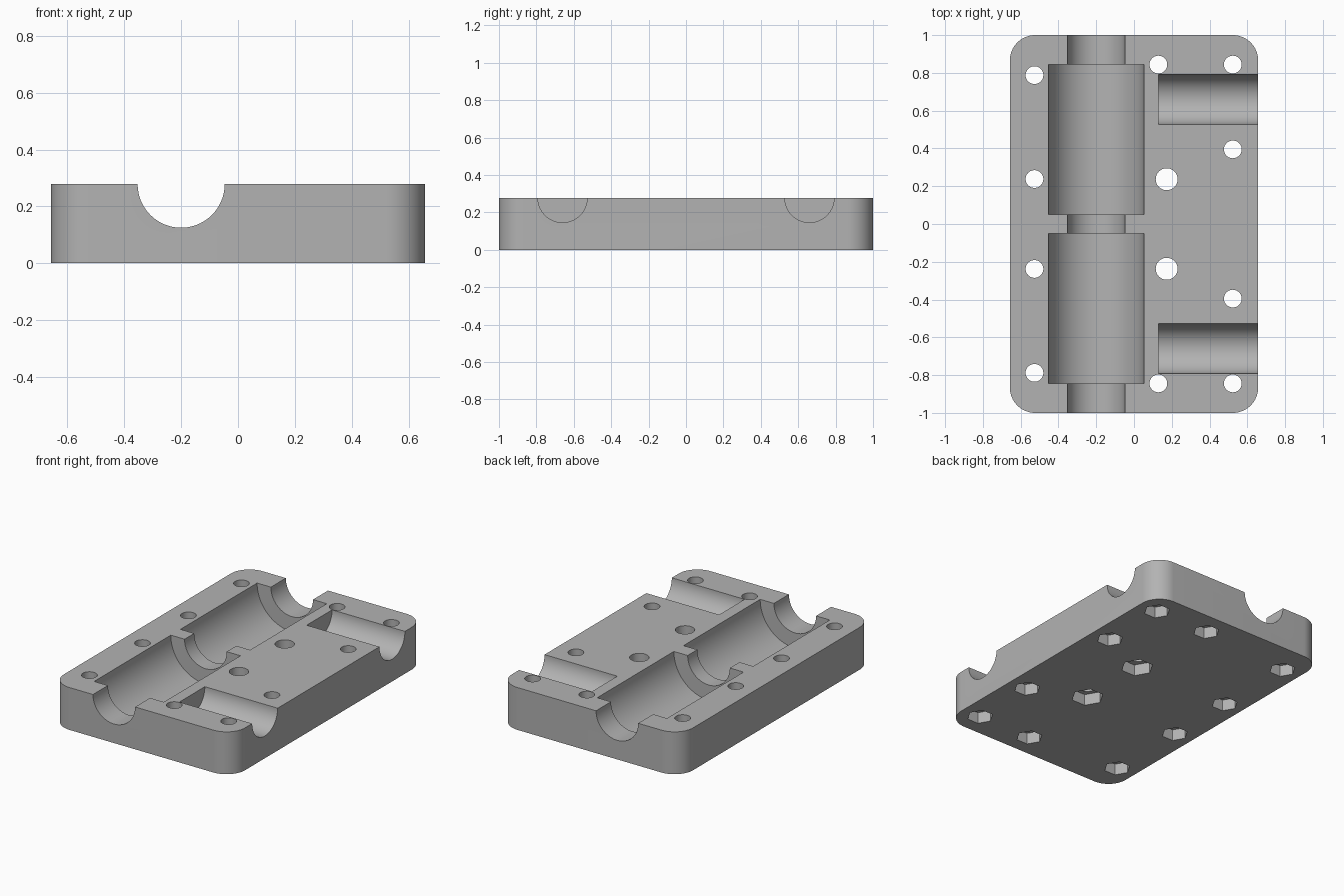
import bpy
import bmesh
from math import pi, sin, cos, radians
from mathutils import Matrix, Vector

cube = bpy.data.objects.get("Cube")
if cube:
    bpy.data.objects.remove(cube)

W, L, H = 1.315, 2.0, 0.278     # plate size
CORNER = 0.135                  # corner radius
SHAFT_X = -0.2                  # long channel axis

grey = bpy.data.materials.new("plain grey")
grey.use_nodes = True
colour = (0.45, 0.45, 0.45, 1)
grey.diffuse_color = colour
grey.node_tree.nodes["Principled BSDF"].inputs["Base Color"].default_value = colour


def make_object(name, bm):
    bmesh.ops.recalc_face_normals(bm, faces=bm.faces)
    mesh = bpy.data.meshes.new(name)
    bm.to_mesh(mesh)
    bm.free()
    mesh.materials.append(grey)
    obj = bpy.data.objects.new(name, mesh)
    bpy.context.collection.objects.link(obj)
    return obj


def cylinder(name, start, end, radius, sides=64, turn=0.0):
    """Closed cylinder or prism between two points."""
    start, end = Vector(start), Vector(end)
    axis = end - start
    place = (Matrix.Translation((start + end) / 2)
             @ axis.to_track_quat("Z", "Y").to_matrix().to_4x4()
             @ Matrix.Rotation(turn, 4, "Z"))
    bm = bmesh.new()
    bmesh.ops.create_cone(bm, cap_ends=True, segments=sides, radius1=radius,
                          radius2=radius, depth=axis.length, matrix=place)
    return make_object(name, bm)


# Rounded plate
bm = bmesh.new()
outline = []
for quarter, (sx, sy) in enumerate([(1, 1), (-1, 1), (-1, -1), (1, -1)]):
    for step in range(17):
        a = (quarter + step / 16) * pi / 2
        outline.append(bm.verts.new((sx * (W / 2 - CORNER) + CORNER * cos(a),
                                     sy * (L / 2 - CORNER) + CORNER * sin(a), 0)))
base = bm.faces.new(outline)
top = bmesh.ops.extrude_face_region(bm, geom=[base])
bmesh.ops.translate(bm, vec=(0, 0, H),
                    verts=[g for g in top["geom"] if isinstance(g, bmesh.types.BMVert)])
plate = make_object("bearing_plate", bm)

# Long shaft channel
cutters = [cylinder("shaft_channel", (SHAFT_X, -1.1, H), (SHAFT_X, 1.1, H), 0.153, 96)]

# Mirrored bearing pockets, rod channels and screw holes with nut recesses
screws = [(-0.527, 0.788, 0.047), (-0.527, 0.238, 0.047), (0.129, 0.844, 0.047),
          (0.523, 0.844, 0.047), (0.523, 0.395, 0.047), (0.173, 0.237, 0.058)]
for side in (1, -1):
    cutters.append(cylinder("bearing_pocket", (SHAFT_X, side * 0.05, H),
                            (SHAFT_X, side * 0.845, H), 0.253, 96))
    cutters.append(cylinder("rod_channel", (0.129, side * 0.66, H),
                            (0.8, side * 0.66, H), 0.132))
    for x, y, r in screws:
        cutters.append(cylinder("screw_hole", (x, side * y, -0.1), (x, side * y, 0.4), r, 40))
        cutters.append(cylinder("nut_recess", (x, side * y, -0.1),
                                (x, side * y, 0.075), r * 1.72, 6, pi / 6))

# Carve each cutter out of the plate
for cutter in cutters:
    cut = plate.modifiers.new(cutter.name, "BOOLEAN")
    cut.operation = "DIFFERENCE"
    cut.solver = "EXACT"
    cut.object = cutter
    cutter.hide_render = True

bpy.context.view_layer.update()
carved = bpy.data.meshes.new_from_object(
    plate.evaluated_get(bpy.context.evaluated_depsgraph_get()))
plate.modifiers.clear()
plate.data = carved
for cutter in cutters:
    bpy.data.objects.remove(cutter)

# Smooth curved walls, keep machined edges crisp
bpy.ops.object.select_all(action="DESELECT")
plate.select_set(True)
bpy.context.view_layer.objects.active = plate
bpy.ops.object.shade_smooth_by_angle(angle=radians(30))
